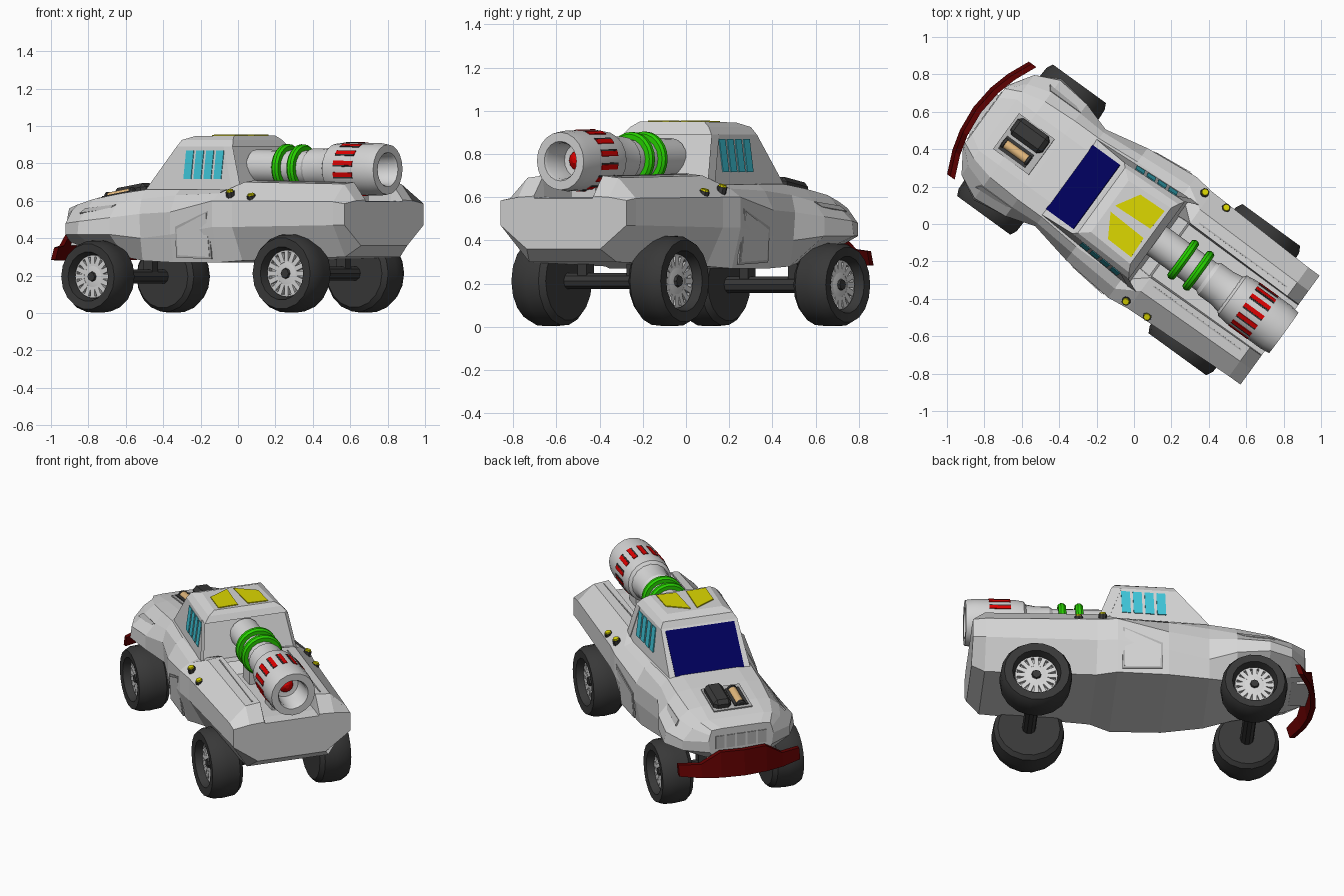
import bpy, bmesh, math
from mathutils import Matrix, Vector

if "Cube" in bpy.data.objects:
    bpy.data.objects.remove(bpy.data.objects["Cube"])

HEADING = Matrix.Rotation(math.radians(-36), 4, 'Z')  # local +x is the tail
T = Matrix.Translation


def material(name, rgb):
    m = bpy.data.materials.new(name)
    m.use_nodes = True
    m.diffuse_color = (*rgb, 1)
    m.node_tree.nodes["Principled BSDF"].inputs["Base Color"].default_value = (*rgb, 1)
    return m


GREY = material("body_grey", (.67, .67, .67))
PANEL = material("panel_grey", (.46, .46, .46))
BLACK = material("rubber_black", (.04, .04, .04))
BLUE = material("windshield_blue", (0, 0, .11))
CYAN = material("window_cyan", (.05, .57, .7))
GREEN = material("ring_green", (.02, .65, 0))
RED = material("slot_red", (.75, 0, 0))
MAROON = material("bumper_maroon", (.11, 0, 0))
YELLOW = material("marking_yellow", (.72, .68, 0))
TAN = material("filter_tan", (.75, .47, .2))


def make(name, bm, mat, smooth=False):
    bmesh.ops.recalc_face_normals(bm, faces=bm.faces)
    bm.transform(HEADING)
    me = bpy.data.meshes.new(name)
    bm.to_mesh(me)
    bm.free()
    me.materials.append(mat)
    ob = bpy.data.objects.new(name, me)
    bpy.context.collection.objects.link(ob)
    if smooth:
        bpy.ops.object.select_all(action='DESELECT')
        ob.select_set(True)
        bpy.context.view_layer.objects.active = ob
        bpy.ops.object.shade_smooth_by_angle(angle=math.radians(30))
    return ob


def loft(rings):
    bm = bmesh.new()
    vs = [[bm.verts.new(p) for p in r] for r in rings]
    n = len(vs[0])
    for a, b in zip(vs, vs[1:]):
        for i in range(n):
            bm.faces.new((a[i], a[(i + 1) % n], b[(i + 1) % n], b[i]))
    bm.faces.new(vs[0])
    bm.faces.new(vs[-1])
    return bm


def lathe(name, profile, place, mat, n=20, smooth=True):
    """Profile of (along, radius), turned about local x, then placed."""
    rings = [[(a, r * math.cos(t * math.tau / n), r * math.sin(t * math.tau / n))
              for t in range(n)] for a, r in profile]
    bm = loft(rings)
    bm.transform(place)
    return make(name, bm, mat, smooth)


def boxes(name, mats, mat, size):
    bm = bmesh.new()
    for m in mats:
        bmesh.ops.create_cube(bm, size=1, matrix=m @ Matrix.Diagonal((*size, 1)))
    return make(name, bm, mat)


def plate(name, corners, mat, thick=.008):
    """Thin four-sided plate resting half sunk in a surface."""
    c = [Vector(p) for p in corners]
    n = (c[2] - c[0]).cross(c[3] - c[1]).normalized() * thick / 2
    return make(name, loft([[p - n for p in c], [p + n for p in c]]), mat)


# Hull: half sections from the centre strip outward and down
HULL = {
    -.985: ((.12, .565), (.18, .56), (.19, .53), (.20, .49), (.19, .42), (.17, .38)),
    -.90: ((.17, .59), (.22, .58), (.27, .55), (.33, .48), (.33, .42), (.20, .36)),
    -.77: ((.17, .62), (.25, .61), (.31, .56), (.39, .49), (.40, .42), (.23, .34)),
    -.58: ((.17, .65), (.26, .64), (.31, .58), (.37, .51), (.37, .42), (.23, .30)),
    -.42: ((.17, .67), (.26, .66), (.30, .61), (.32, .53), (.31, .40), (.29, .28)),
    -.18: ((.17, .66), (.28, .66), (.32, .63), (.37, .54), (.37, .42), (.34, .27)),
    .12: ((.17, .66), (.28, .66), (.34, .64), (.40, .60), (.40, .46), (.35, .27)),
    .24: ((.17, .58), (.18, .71), (.27, .70), (.385, .60), (.385, .46), (.29, .28)),
    .89: ((.165, .60), (.17, .70), (.26, .69), (.36, .595), (.36, .47), (.25, .30)),
    .965: ((.165, .595), (.17, .605), (.26, .60), (.36, .585), (.36, .47), (.21, .36)),
}
make("hull", loft([[(x, y, z) for y, z in s] + [(x, -y, z) for y, z in reversed(s)]
                   for x, s in HULL.items()]), GREY)

# Cabin: rings from base to roof, each front x, front y, rear x, rear y, front z, rear z
cab = loft([[(a, -b, e), (a, b, e), (c, d, f), (c, -d, f)] for a, b, c, d, e, f in (
    (-.44, .25, .23, .29, .645, .66),
    (-.235, .235, .15, .255, .89, .89),
    (-.215, .215, .13, .225, .925, .925),
    (-.16, .17, .11, .185, .946, .95))])
back = [f for f in cab.faces if f.calc_center_median().x > .14 and len(f.verts) == 4
        and f.calc_center_median().z < .85]
bmesh.ops.inset_region(cab, faces=back, thickness=.04)
bmesh.ops.translate(cab, verts=list({v for f in back for v in f.verts}), vec=(-.06, 0, 0))
make("cabin", cab, GREY)

plate("windshield", [(-.425, -.212, .663), (-.425, .212, .663),
                     (-.244, .212, .879), (-.244, -.212, .879)], BLUE)

for s, k in (("left", -1), ("right", 1)):
    # Side window: four upright panes
    for i in range(4):
        x = -.17 + i * .069
        plate(f"{s}_window_pane_{i}",
              [(u, (y + .054 * u) * k, z) for u, y, z in (
                  (x, .269, .716), (x + .052, .269, .716),
                  (x + .057, .250, .868), (x + .005, .250, .868))], CYAN)
    # Roof marking, door panel, hood vent and seam
    plate(f"{s}_roof_marking", [(-.14, .02 * k, .948), (-.065, .147 * k, .949),
                                (.092, .152 * k, .951), (.086, .031 * k, .951)], YELLOW)
    for nm, grow, mat, out in (("frame", .012, PANEL, 0), ("panel", 0, GREY, .003)):
        plate(f"{s}_door_{nm}", [(-.13 - grow, (.363 + out) * k, .31 - grow),
                                 (.08 + grow, (.364 + out) * k, .30 - grow),
                                 (.08 + grow, (.396 + out) * k, .535 + grow),
                                 (-.13 - grow, (.373 + out) * k, .45 + grow)], mat)
    plate(f"{s}_hood_vent", [(-.80, .337 * k, .533), (-.62, .327 * k, .553),
                             (-.58, .312 * k, .578), (-.78, .312 * k, .558)], PANEL)
    plate(f"{s}_bed_seam", [(.28, .205 * k, .707), (.86, .205 * k, .696),
                            (.86, .212 * k, .696), (.28, .212 * k, .706)], PANEL)
    # Knobs on the shoulders
    for i, (x, z) in enumerate(((.208, .617), (.348, .597))):
        place = T((x, .35 * k, z)) @ Matrix.Rotation(-.3 * k, 4, 'X') \
            @ Matrix.Rotation(-math.pi / 2, 4, 'Y')
        lathe(f"{s}_knob_{i}", [(-.02, .02), (.0, .024), (.034, .024)], place, BLACK, 8, False)
        lathe(f"{s}_knob_cap_{i}", [(.032, .02), (.043, .018)], place, YELLOW, 8, False)

# Nose grille
for i in range(5):
    y = -.13 + i * .065
    plate(f"grille_panel_{i}", [(-.986, y - .026, .44), (-.986, y + .026, .44),
                                (-.986, y + .026, .52), (-.986, y - .026, .52)], PANEL)

# Engine hatch with intake and filter
plate("engine_hatch", [(-.845, -.118, .611), (-.61, -.118, .65),
                       (-.61, .118, .65), (-.845, .118, .611)], PANEL)
tilt = Matrix.Rotation(-.16, 4, 'Y')
air = boxes("air_box", [T((-.725, .055, .637)) @ tilt], BLACK, (.21, .11, .09))
bevel = air.modifiers.new("bevel", 'BEVEL')
bevel.width = .022
boxes("filter_base", [T((-.735, -.058, .622)) @ tilt], BLACK, (.18, .085, .035))
lathe("filter_tube", [(-.075, .026), (.075, .026)], T((-.735, -.057, .631)) @ tilt, TAN, 14)
for i, dx in enumerate((-.08, .08)):
    lathe(f"filter_end_{i}", [(-.01, .024), (-.006, .03), (.006, .03), (.01, .024)],
          T((-.735, -.057, .631)) @ tilt @ T((dx, 0, 0)), BLACK, 14)

# Bumper: curved blade, tall in the middle with thin tips
rings = []
for y, lo, hi in ((-.372, .285, .35), (-.25, .28, .36), (-.14, .28, .435), (0, .28, .435),
                  (.14, .28, .435), (.25, .28, .36), (.372, .285, .35)):
    x = -1.062 + .7 * y * y
    rings.append([(x, y, lo), (x + .03, y, lo), (x + .05, y, hi), (x + .02, y, hi)])
make("bumper", loft(rings), MAROON)
boxes("bumper_mount", [T((-.965, 0, .385))], GREY, (.11, .26, .05))

# Cannon on the bed, drooping very slightly to the rear
AXIS = T((0, 0, .785)) @ Matrix.Rotation(.018, 4, 'Y')
lathe("cannon_barrel", [(.12, .092), (.48, .092), (.5, .105), (.58, .105), (.64, .115)],
      AXIS, GREY, 16)
lathe("cannon_muzzle", [(.625, .10), (.65, .132), (.71, .14), (.94, .141), (.99, .134),
                        (.99, .092), (.975, .084), (.85, .078), (.845, .05)], AXIS, GREY, 20)
lathe("cannon_core", [(.84, .048), (.86, .044), (.88, .012)], AXIS, RED, 12)
for i, x in enumerate((.325, .425)):
    lathe(f"cannon_ring_{i}", [(x - .022, .09), (x - .022, .115), (x - .009, .125),
                               (x + .009, .125), (x + .022, .115), (x + .022, .09)],
          AXIS, GREEN, 24)
# Slots: a red strip with a dark lip along one edge
for nm, mat, turn, wide in (("muzzle_slots", RED, 0, .024), ("slot_lips", BLACK, .115, .008)):
    boxes(nm, [AXIS @ Matrix.Rotation(i * math.tau / 14 + turn, 4, 'X') @ T((.79, 0, .1385))
               for i in range(14)], mat, (.125, wide, .009))
boxes("cannon_mount", [T((x, 0, .63)) for x in (.35, .75)], GREY, (.12, .14, .12))

# Wheels: open outer side with a deeply recessed spoked rim
for end, x, y, r, rim in (("front", -.677, .34, .195, .118), ("rear", .597, .332, .212, .128)):
    for s, k in (("left", -1), ("right", 1)):
        place = T((x, y * k, r)) @ Matrix.Rotation(k * math.pi / 2, 4, 'Z')
        lathe(f"{end}_{s}_tyre", [(-.095, r * .86), (-.07, r * .97), (0, r), (.06, r * .985),
                                  (.095, r * .9), (.092, rim + .014), (.02, rim)],
              place, BLACK, 18)
        hub = place @ T((.03, 0, 0))
        lathe(f"{end}_{s}_rim", [(-.004, rim * .98), (.02, rim * .98), (.02, rim * .9),
                                 (0, rim * .88)], hub, PANEL, 24)
        boxes(f"{end}_{s}_spokes", [hub @ Matrix.Rotation(i * math.tau / 16, 4, 'X')
                                    @ T((.012, 0, rim * .7)) for i in range(16)],
              GREY, (.018, .026, rim * .46))
        lathe(f"{end}_{s}_hub_plate", [(0, rim * .52), (.02, rim * .5), (.024, rim * .3)],
              hub, GREY, 16)
        lathe(f"{end}_{s}_hub_cap", [(.02, rim * .24), (.036, rim * .2)], hub, BLACK, 8, False)
    # Axle and its mounts
    lathe(f"{end}_axle", [(-.28, .04), (.28, .04)],
          T((x, 0, r)) @ Matrix.Rotation(math.pi / 2, 4, 'Z'), BLACK, 10)
    boxes(f"{end}_axle_mount", [T((x, m, r + .07)) for m in (-.14, .14)], BLACK, (.06, .05, .14))
